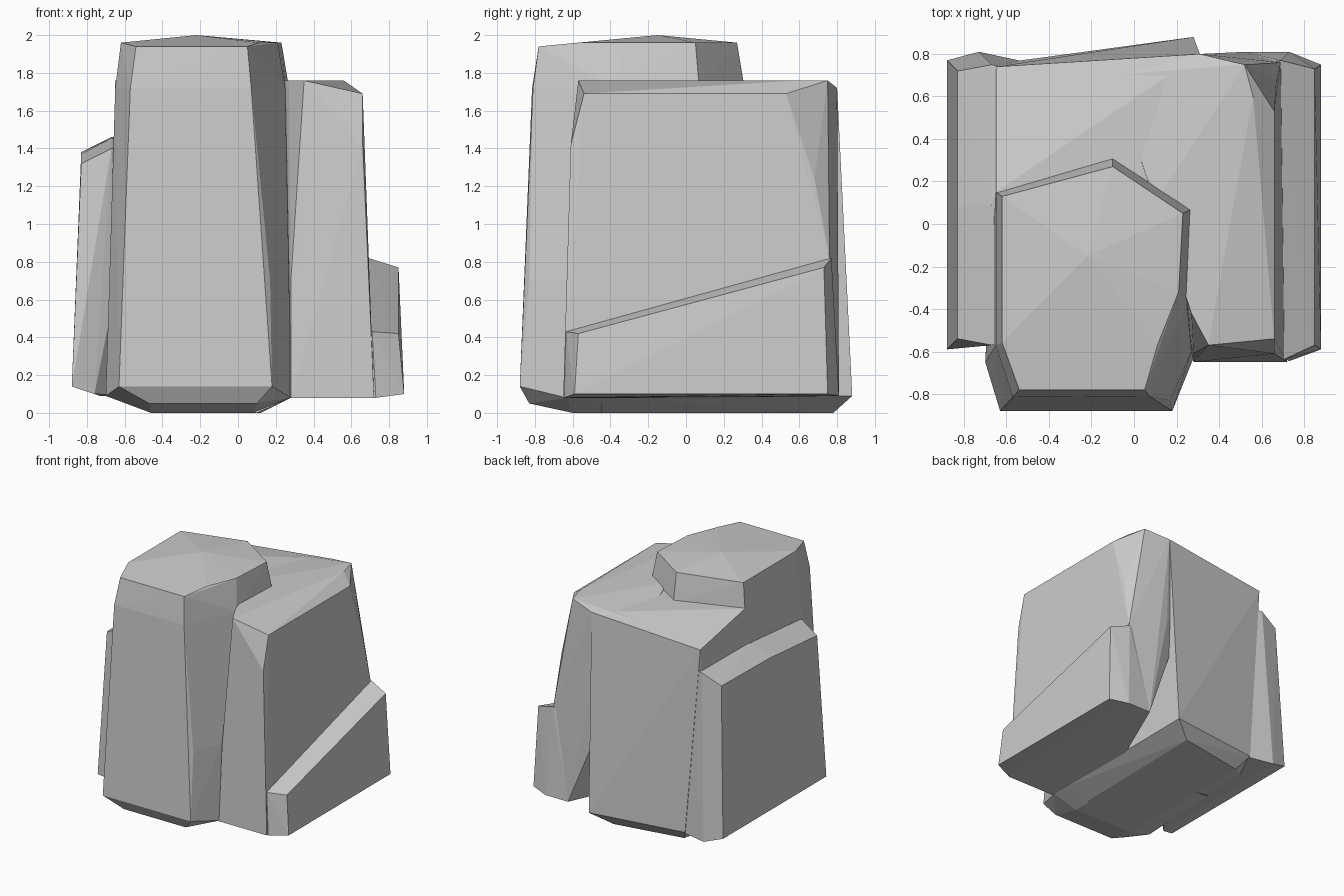
import bpy, bmesh, math


def chunk(name, *rings):
    """Faceted convex rock chunk wrapped around a few rings of corner points."""
    bm = bmesh.new()
    for ring in rings:
        for p in ring:
            bm.verts.new(p)
    bmesh.ops.convex_hull(bm, input=bm.verts[:])
    loose = [v for v in bm.verts if not v.link_faces]
    bmesh.ops.delete(bm, geom=loose, context='VERTS')
    bmesh.ops.dissolve_limit(bm, angle_limit=math.radians(1),
                             verts=bm.verts[:], edges=bm.edges[:])
    bmesh.ops.recalc_face_normals(bm, faces=bm.faces[:])
    mesh = bpy.data.meshes.new(name)
    bm.to_mesh(mesh)
    bm.free()
    ob = bpy.data.objects.new(name, mesh)
    bpy.context.collection.objects.link(ob)
    return ob


# Tall front column with a low peaked cap and chamfered foot
chunk("front_column",
      [(-0.22, -0.15, 2.0)],
      [(-0.54, -0.78, 1.94), (0.05, -0.78, 1.94), (0.11, -0.57, 1.96), (0.21, -0.32, 1.96),
       (0.23, 0.05, 1.96), (-0.10, 0.27, 1.96), (-0.62, 0.13, 1.96), (-0.62, -0.56, 1.96)],
      [(-0.57, -0.815, 1.72), (0.07, -0.81, 1.72), (0.25, -0.38, 1.72), (0.27, 0.07, 1.72),
       (-0.10, 0.31, 1.72), (-0.65, 0.15, 1.72), (-0.65, -0.57, 1.72)],
      [(-0.59, -0.82, 0.95), (0.17, -0.83, 0.7), (0.27, -0.60, 0.7)],
      [(-0.63, -0.88, 0.14), (0.18, -0.88, 0.14), (0.28, -0.63, 0.08),
       (-0.70, -0.65, 0.09), (-0.66, 0.1, 0.09), (0.27, 0.1, 0.08)],
      [(-0.47, -0.83, 0.05), (0.10, -0.83, 0.05)],
      [(-0.46, -0.60, 0), (0.08, -0.60, 0), (0.08, 0.2, 0), (-0.46, 0.2, 0)])

# Back block, its top sloping down to the rear left
chunk("back_block",
      [(0.25, -0.25, 1.75), (0.31, 0.80, 1.72), (-0.65, 0.74, 1.64), (-0.65, 0.15, 1.76)],
      [(0.28, -0.45, 0.08), (0.28, 0.88, 0.09), (-0.53, 0.77, 0.10),
       (-0.66, 0.5, 0.10), (-0.66, -0.3, 0.10)],
      [(0.10, -0.45, 0), (0.12, 0.78, 0), (-0.46, 0.68, 0), (-0.46, -0.30, 0)])

# Right block with bevelled top corners, leaving a notch at the rear foot
chunk("right_block",
      [(0.27, -0.42, 1.76), (0.35, -0.57, 1.76), (0.56, 0.60, 1.76), (0.52, 0.75, 1.76),
       (0.31, 0.80, 1.72), (-0.10, 0.70, 1.70), (0.1, 0.1, 1.76)],
      [(0.66, -0.54, 1.69), (0.66, 0.53, 1.69), (0.67, 0.68, 1.24)],
      [(0.66, -0.61, 1.42), (0.28, -0.61, 0.7), (0.69, 0.76, 0.82), (0.34, 0.80, 0.95)],
      [(0.28, -0.65, 0.08), (0.72, -0.65, 0.08), (0.70, 0.78, 0.09),
       (0.52, 0.81, 0.09), (0.26, 0.2, 0.08)])

# Slab leaning on the left side, with a sloped top
chunk("left_slab",
      [(-0.83, 0.72, 1.38), (-0.83, 0.09, 1.37), (-0.83, -0.54, 1.32)],
      [(-0.67, 0.75, 1.46), (-0.67, 0.09, 1.455), (-0.67, -0.57, 1.40), (-0.5, 0.71, 1.46),
       (-0.5, -0.5, 1.40)],
      [(-0.88, 0.77, 0.14), (-0.88, -0.59, 0.14), (-0.73, 0.81, 0.09), (-0.76, -0.55, 0.10),
       (-0.52, 0.765, 0.09), (-0.55, -0.30, 0.09)])

# Low slab on the right side, its top rising toward the back
chunk("right_slab",
      [(0.85, -0.57, 0.42), (0.85, 0.73, 0.77), (0.69, 0.77, 0.82), (0.71, -0.635, 0.43),
       (0.55, 0.74, 0.81), (0.5, -0.5, 0.43)],
      [(0.88, -0.59, 0.10), (0.88, 0.75, 0.10), (0.73, 0.81, 0.09), (0.52, 0.81, 0.09),
       (0.73, -0.645, 0.08), (0.5, -0.5, 0.08)])
